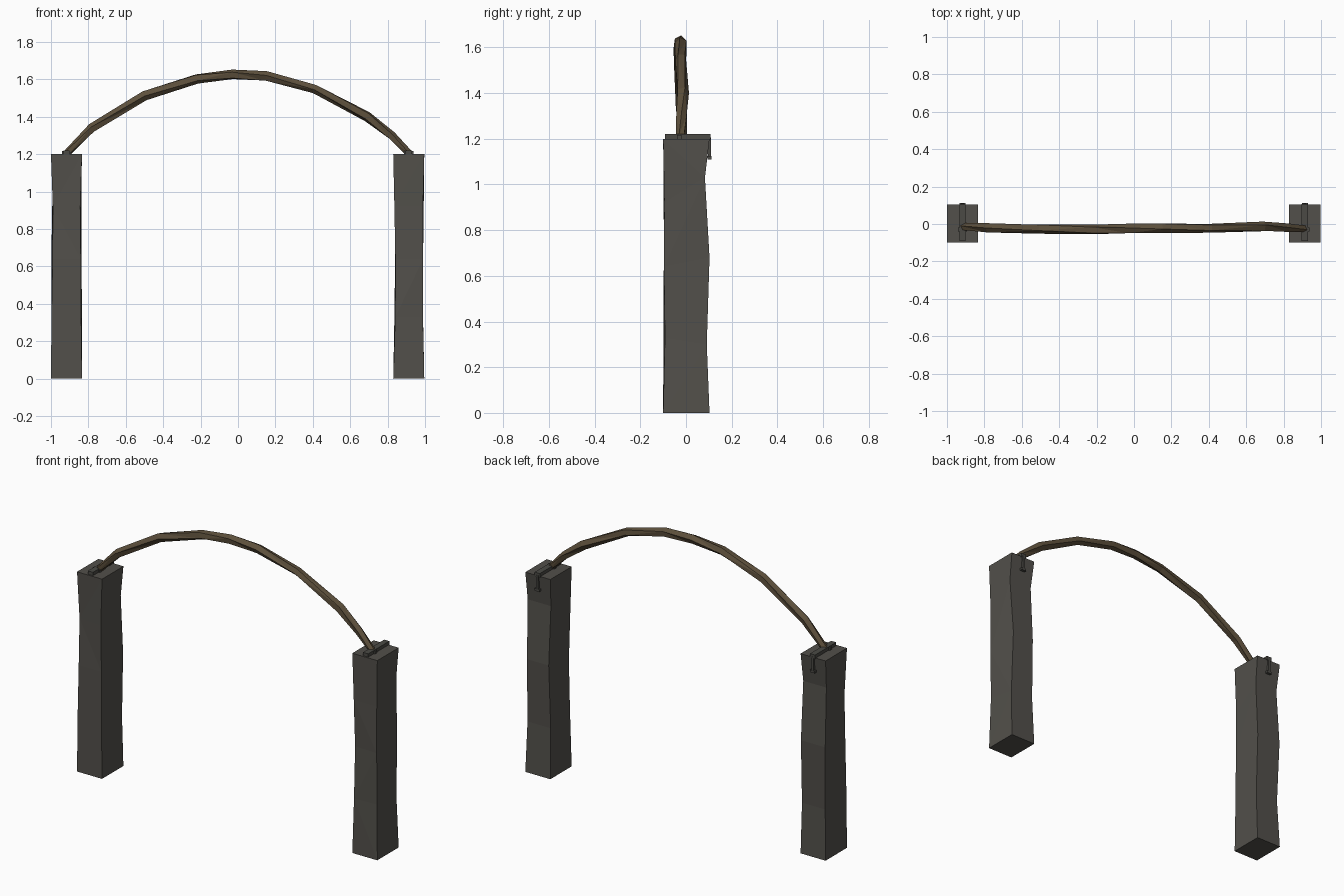
import bpy, bmesh, math, random
from mathutils import Vector

if "Cube" in bpy.data.objects:
    bpy.data.objects.remove(bpy.data.objects["Cube"])

random.seed(4)

def mat(name, col):
    m = bpy.data.materials.new(name)
    m.diffuse_color = (*col, 1)
    m.use_nodes = True
    m.node_tree.nodes["Principled BSDF"].inputs["Base Color"].default_value = m.diffuse_color
    return m

STONE = mat("dark_stone", (0.085, 0.08, 0.07))
METAL = mat("dark_metal", (0.07, 0.068, 0.06))
WOOD = mat("bark", (0.11, 0.08, 0.045))

def finish(bm, name, m):
    bmesh.ops.recalc_face_normals(bm, faces=bm.faces)
    me = bpy.data.meshes.new(name)
    bm.to_mesh(me)
    bm.free()
    ob = bpy.data.objects.new(name, me)
    bpy.context.collection.objects.link(ob)
    me.materials.append(m)
    return ob

def loft(rings, name, m):
    """Skin a stack of closed rings, cap both ends, split sides into triangles."""
    bm = bmesh.new()
    vs = [[bm.verts.new(p) for p in r] for r in rings]
    n = len(vs[0])
    for k, (a, b) in enumerate(zip(vs, vs[1:])):
        for i in range(n):
            j = (i + 1) % n
            if (i + k) % 2:
                bm.faces.new((a[i], a[j], b[j]))
                bm.faces.new((a[i], b[j], b[i]))
            else:
                bm.faces.new((a[i], a[j], b[i]))
                bm.faces.new((a[j], b[j], b[i]))
    bm.faces.new(vs[0][::-1])
    bm.faces.new(vs[-1])
    return finish(bm, name, m)

def box(bm, center, size):
    r = bmesh.ops.create_cube(bm, size=1)
    for v in r["verts"]:
        v.co = Vector(c + s * q for c, s, q in zip(center, size, v.co))

# Roughly hewn posts: z at front, z at back, back-face inset
levels = [(0, 0, 0), (0.33, 0.3, 0.012), (0.64, 0.68, 0.0),
          (0.92, 1.03, 0.02), (1.2, 1.2, 0)]

def post(cx, name):
    rings = []
    for k, (zf, zb, inset) in enumerate(levels):
        ring = []
        for sx, sy in ((-1, -1), (1, -1), (1, 1), (-1, 1)):
            end = k in (0, len(levels) - 1)
            jx = 0 if end else random.uniform(0, 0.012)
            jy = 0 if end else random.uniform(0, 0.012)
            y = -0.1 + jy if sy < 0 else 0.103 - inset
            ring.append((cx + sx * (0.083 - jx), y, zf if sy < 0 else zb))
        rings.append(ring)
    loft(rings, name, STONE)

# Strap over the post top with a pin hanging down the back
def clamp(cx, name):
    bm = bmesh.new()
    box(bm, (cx, 0.008, 1.208), (0.034, 0.2, 0.024))
    box(bm, (cx, -0.03, 1.206), (0.05, 0.02, 0.02))
    box(bm, (cx, 0.103, 1.16), (0.014, 0.014, 0.09))
    box(bm, (cx, 0.103, 1.117), (0.032, 0.016, 0.014))
    finish(bm, name, METAL)

for cx, side in ((-0.917, "left"), (0.913, "right")):
    post(cx, side + "_post")
    clamp(cx, side + "_clamp")

# Twisted branch arching between the posts: x, y, z, radius
path = [(-0.92, -0.015, 1.2, 0.02), (-0.78, -0.02, 1.34, 0.026),
        (-0.5, -0.025, 1.513, 0.027), (-0.22, -0.03, 1.604, 0.027),
        (-0.03, -0.025, 1.626, 0.027), (0.15, -0.022, 1.618, 0.027),
        (0.41, -0.022, 1.55, 0.025), (0.69, -0.015, 1.402, 0.028),
        (0.82, -0.02, 1.3, 0.024), (0.92, -0.025, 1.2, 0.019)]
pts = [Vector(p[:3]) for p in path]
rings = []
for i, p in enumerate(pts):
    t = (pts[min(i + 1, len(pts) - 1)] - pts[max(i - 1, 0)]).normalized()
    side = Vector((0, 1, 0))
    up = t.cross(side).normalized()
    ring = []
    for k in range(5):
        a = 2 * math.pi * k / 5 + i * 0.35
        ring.append(p + path[i][3] * (math.cos(a) * side + math.sin(a) * up))
    rings.append(ring)
loft(rings, "arched_branch", WOOD)
